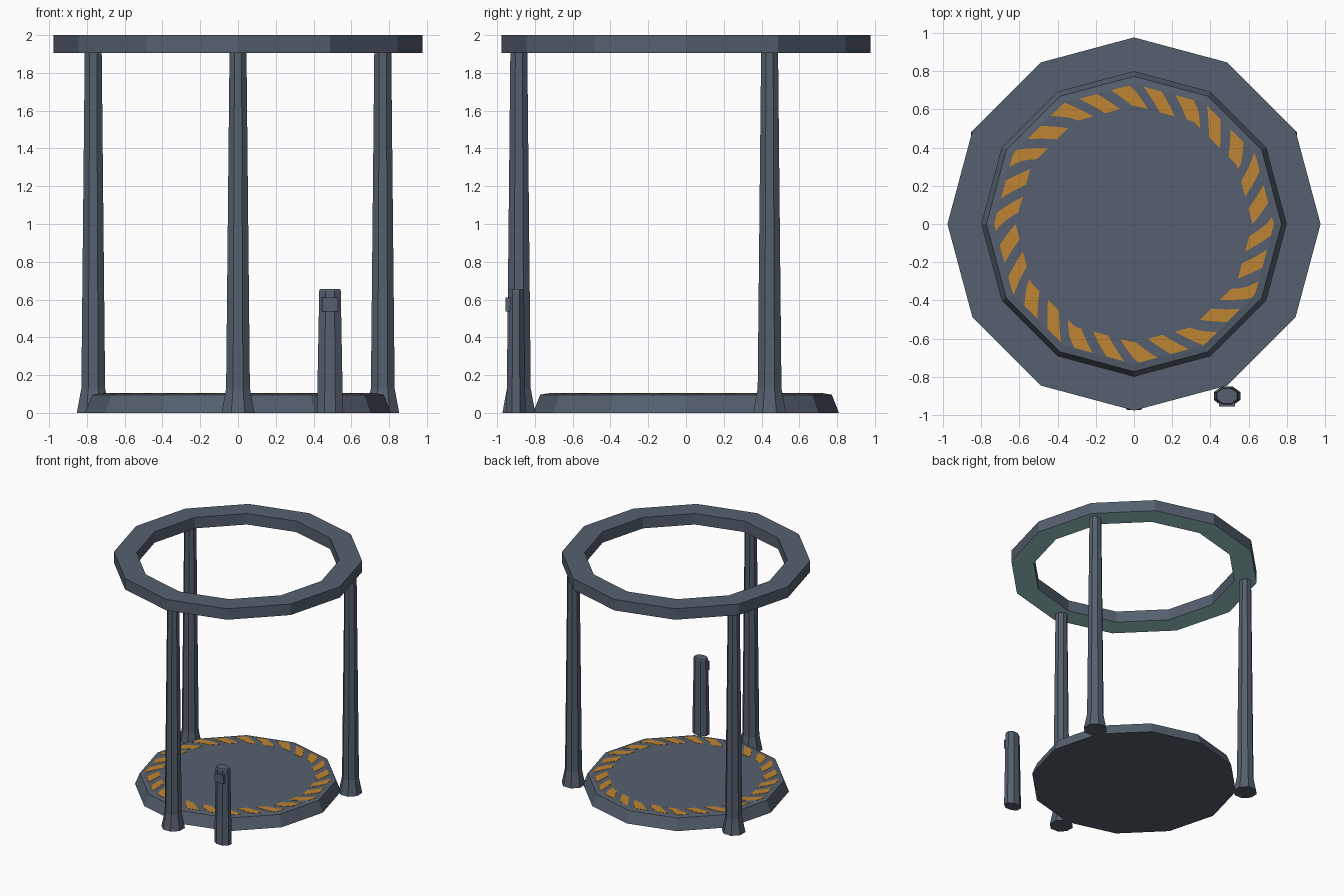
import bpy, bmesh, math

if "Cube" in bpy.data.objects:
    bpy.data.objects.remove(bpy.data.objects["Cube"])


def material(name, rgb):
    m = bpy.data.materials.new(name)
    m.diffuse_color = (*rgb, 1)
    m.use_nodes = True
    m.node_tree.nodes["Principled BSDF"].inputs["Base Color"].default_value = m.diffuse_color
    return m


slate = material("slate", (0.091, 0.117, 0.156))
orange = material("orange", (0.52, 0.235, 0.032))
cyan = material("pale cyan", (0.35, 0.61, 0.64))


def finish(bm, name, *mats):
    bmesh.ops.recalc_face_normals(bm, faces=bm.faces)
    me = bpy.data.meshes.new(name)
    bm.to_mesh(me)
    bm.free()
    for m in mats:
        me.materials.append(m)
    ob = bpy.data.objects.new(name, me)
    bpy.context.collection.objects.link(ob)
    return ob


def stack(bm, n, turn, profile, centre=(0, 0), closed=False):
    """Join n-sided rings (rx, ry, z); cap both ends, or close into a loop."""
    rings = []
    for rx, ry, z in profile:
        rings.append([bm.verts.new((centre[0] + rx * math.cos(turn + math.tau * i / n),
                                    centre[1] + ry * math.sin(turn + math.tau * i / n), z))
                      for i in range(n)])
    pairs = list(zip(rings, rings[1:]))
    if closed:
        pairs.append((rings[-1], rings[0]))
    else:
        bm.faces.new(rings[0])
        bm.faces.new(rings[-1])
    for a, b in pairs:
        for i in range(n):
            j = (i + 1) % n
            bm.faces.new((a[i], a[j], b[j], b[i]))


# twelve-sided base platform
bm = bmesh.new()
stack(bm, 12, 0, [(r, r, z) for r, z in
                  ((0.81, 0), (0.772, 0.096), (0.735, 0.103), (0.62, 0.103))])
finish(bm, "base_platform", slate)

# slanted warning stripes as thin plates following the twelve-sided band
bm = bmesh.new()
STRIPES, WIDTH, SLANT, STEPS = 26, math.radians(7.8), math.radians(9), 4


def band_point(angle, radius, z):
    seg = math.radians(30)
    r = radius * math.cos(seg / 2) / math.cos(angle % seg - seg / 2)
    return bm.verts.new((r * math.cos(angle), r * math.sin(angle), z))


for k in range(STRIPES):
    start = math.tau * k / STRIPES
    grid = []
    for i in range(STEPS + 1):
        row = []
        for j in range(STEPS + 1):
            t = j / STEPS
            a = start + WIDTH * i / STEPS + SLANT * t
            row.append(band_point(a, 0.62 + 0.112 * t, 0.105))
        grid.append(row)
    for i in range(STEPS):
        for j in range(STEPS):
            bm.faces.new((grid[i][j], grid[i][j + 1], grid[i + 1][j + 1], grid[i + 1][j]))
for f in bm.faces:
    f.normal_update()
    if f.normal.z < 0:
        f.normal_flip()
out = bmesh.ops.extrude_face_region(bm, geom=bm.faces[:])
for v in out["geom"]:
    if isinstance(v, bmesh.types.BMVert):
        v.co.z -= 0.003
finish(bm, "warning_stripes", orange)

# top ring with a pale underside
bm = bmesh.new()
stack(bm, 12, 0, [(r, r, z) for r, z in
                  ((0.976, 1.905), (0.976, 2.0), (0.797, 2.0), (0.797, 1.905))], closed=True)
ring = finish(bm, "top_ring", slate, cyan)
for p in ring.data.polygons:
    p.material_index = 1 if p.normal.z < -0.5 else 0

# three tapered eight-sided posts with flared feet
C8 = math.cos(math.pi / 8)
for name, deg in (("front_post", -90), ("right_post", 30), ("left_post", 150)):
    a = math.radians(deg)
    bm = bmesh.new()
    stack(bm, 8, math.pi / 8, [(r / C8, r / C8, z) for r, z in
                               ((0.087, 0), (0.063, 0.13), (0.045, 1.906))],
          (0.885 * math.cos(a), 0.885 * math.sin(a)))
    finish(bm, name, slate)

# short control pillar
bm = bmesh.new()
stack(bm, 8, math.pi / 8, [(x / C8, y / C8, z) for x, y, z in
                           ((0.069, 0.05, 0), (0.057, 0.043, 0.645), (0.053, 0.039, 0.656))],
      (0.487, -0.9))
finish(bm, "control_pillar", slate)

# small box on the pillar front
bm = bmesh.new()
bmesh.ops.create_cube(bm, size=1)
for v in bm.verts:
    v.co = (0.487 + v.co.x * 0.084, -0.935 + v.co.y * 0.04, 0.573 + v.co.z * 0.075)
finish(bm, "control_box", slate)
